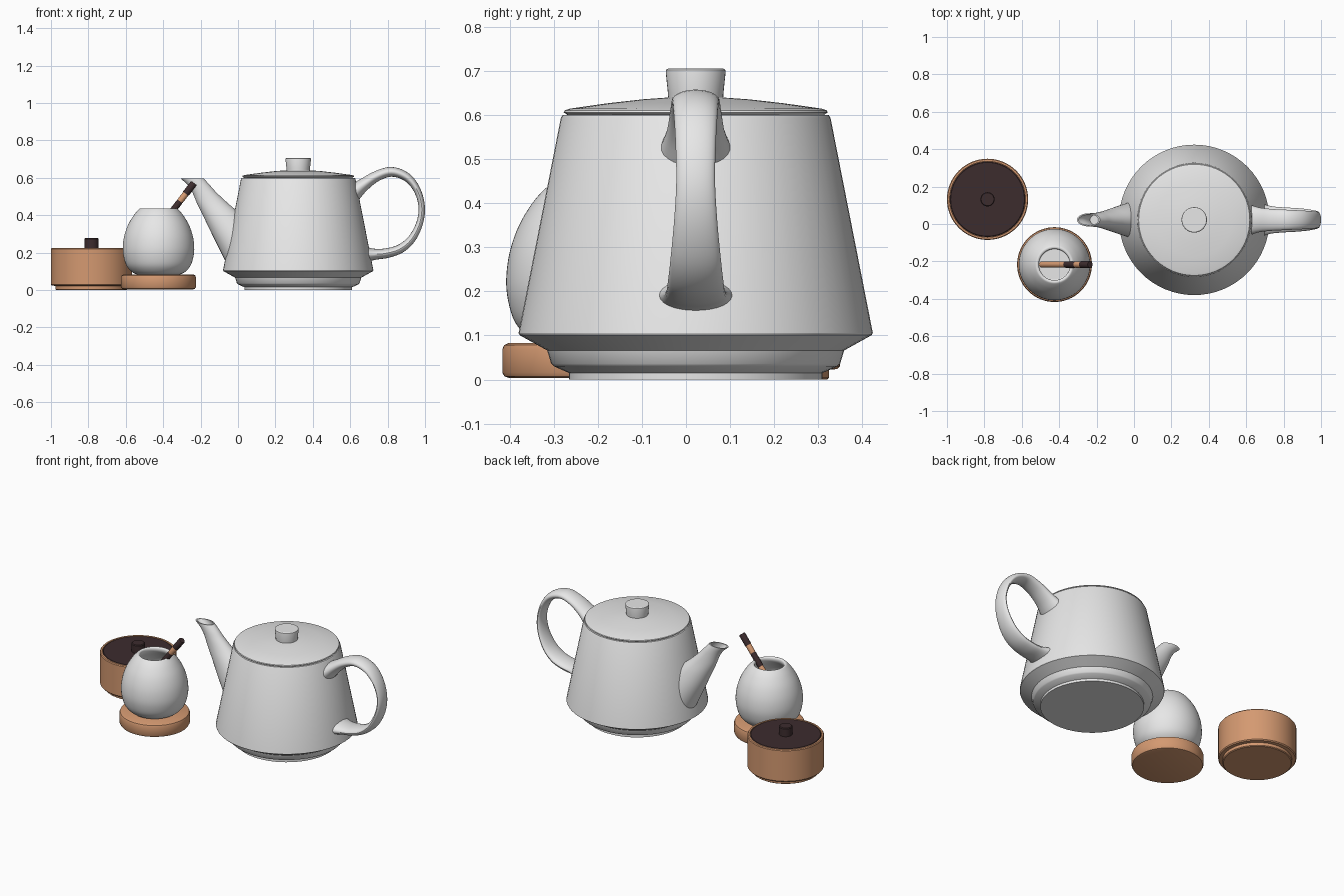
import bpy
import bmesh
import math
from mathutils import Vector

cube = bpy.data.objects.get("Cube")
if cube:
    bpy.data.objects.remove(cube, do_unlink=True)

SEG = 64
parts = []


def material(name, rgb):
    m = bpy.data.materials.new(name)
    m.use_nodes = True
    m.diffuse_color = (*rgb, 1)
    m.node_tree.nodes["Principled BSDF"].inputs["Base Color"].default_value = (*rgb, 1)
    return m


WHITE = material("white ceramic", (0.8, 0.8, 0.8))
WOOD = material("light wood", (0.66, 0.32, 0.165))
DARK = material("dark wood", (0.046, 0.025, 0.027))


def smooth(points, steps=5):
    """Catmull-Rom resampling of a list of tuples."""
    p = [Vector(q) for q in points]
    p = [2 * p[0] - p[1]] + p + [2 * p[-1] - p[-2]]
    out = []
    for a, b, c, d in zip(p, p[1:], p[2:], p[3:]):
        for k in range(steps):
            t = k / steps
            out.append(0.5 * (2 * b + (c - a) * t + (2 * a - 5 * b + 4 * c - d) * t ** 2
                              + (3 * b - a - 3 * c + d) * t ** 3))
    return out + [p[-2]]


def ellipse(centre, u, v, n):
    """Closed ring around centre with half axes u and v."""
    angles = [2 * math.pi * i / n for i in range(n)]
    return [Vector(centre) + Vector(u) * math.cos(a) + Vector(v) * math.sin(a) for a in angles]


def loft(name, rings, mat):
    """Skin a list of equal rings and cap both ends."""
    bm = bmesh.new()
    loops = [[bm.verts.new(co) for co in ring] for ring in rings]
    n = len(loops[0])
    for a, b in zip(loops, loops[1:]):
        for i in range(n):
            j = (i + 1) % n
            bm.faces.new((a[i], a[j], b[j], b[i]))
    bm.faces.new(loops[0][::-1])
    bm.faces.new(loops[-1])
    bmesh.ops.recalc_face_normals(bm, faces=bm.faces[:])
    mesh = bpy.data.meshes.new(name)
    bm.to_mesh(mesh)
    bm.free()
    mesh.materials.append(mat)
    ob = bpy.data.objects.new(name, mesh)
    bpy.context.collection.objects.link(ob)
    parts.append(ob)
    return ob


def lathe(name, centre, profile, mat, n=SEG):
    """Turn a (radius, height) profile about a vertical axis."""
    x, y = centre
    return loft(name, [ellipse((x, y, z), (r, 0, 0), (0, r, 0), n) for r, z in profile], mat)


# Teapot body and lid
POT = (0.322, 0.022)
lathe("teapot_body", POT, [
    (0.288, 0), (0.288, 0.015), (0.322, 0.03), (0.328, 0.036), (0.337, 0.066),
    (0.400, 0.101), (0.402, 0.106), (0.306, 0.594), (0.302, 0.600), (0.286, 0.600),
    (0.286, 0.59)], WHITE)
lathe("teapot_lid", POT, [
    (0.28, 0.590), (0.294, 0.603), (0.300, 0.606), (0.297, 0.611), (0.285, 0.615),
    (0.2, 0.627), (0.12, 0.636), (0.05, 0.641)], WHITE)
lathe("lid_knob", POT, [
    (0.062, 0.63), (0.063, 0.65), (0.068, 0.698), (0.067, 0.703), (0.062, 0.706)], WHITE, 40)

# Handle: x, z, half width, half thickness along its path
path = smooth([
    (0.61, 0.515, 0.085, 0.05), (0.67, 0.562, 0.066, 0.035), (0.74, 0.608, 0.058, 0.028),
    (0.82, 0.632, 0.054, 0.026), (0.90, 0.605, 0.05, 0.023), (0.955, 0.54, 0.046, 0.019),
    (0.982, 0.45, 0.044, 0.017), (0.972, 0.36, 0.049, 0.018), (0.93, 0.275, 0.057, 0.021),
    (0.87, 0.222, 0.063, 0.024), (0.80, 0.198, 0.067, 0.026), (0.73, 0.191, 0.074, 0.03),
    (0.66, 0.19, 0.095, 0.048)])
rings = []
for i, (x, z, w, t) in enumerate(path):
    a, b = path[max(i - 1, 0)], path[min(i + 1, len(path) - 1)]
    normal = Vector((a[1] - b[1], 0, b[0] - a[0])).normalized()
    rings.append(ellipse((x, POT[1], z), normal * t, (0, w, 0), 28))
loft("teapot_handle", rings, WHITE)

# Spout: height, lower edge x, upper edge x, half width; then the hollow inside
outer = smooth([
    (0.12, -0.05, 0.25, 0.125), (0.2, -0.09, 0.20, 0.11), (0.3, -0.14, 0.12, 0.09),
    (0.40, -0.188, 0.02, 0.066), (0.465, -0.22, -0.055, 0.05), (0.52, -0.243, -0.114, 0.041),
    (0.56, -0.268, -0.15, 0.037), (0.595, -0.305, -0.182, 0.035)])
inner = [(z, a + 0.008, b - 0.008, w - 0.006) for z, a, b, w in outer[:-12:-1]]
loft("teapot_spout", [
    ellipse(((a + b) / 2, POT[1], z), ((b - a) / 2, 0, 0), (0, w, 0), 36)
    for z, a, b, w in outer + inner], WHITE)

# Saucer and egg-shaped bowl
BOWL = (-0.425, -0.217)
lathe("saucer", BOWL, [
    (0.186, 0.004), (0.195, 0.007), (0.2, 0.016), (0.2, 0.068), (0.196, 0.078),
    (0.186, 0.083)], WOOD)
lathe("bowl", BOWL, smooth([
    (0.11, 0.082), (0.14, 0.095), (0.171, 0.13), (0.187, 0.18), (0.191, 0.23),
    (0.183, 0.29), (0.162, 0.35), (0.132, 0.40), (0.106, 0.43), (0.094, 0.437),
    (0.084, 0.43), (0.09, 0.405), (0.14, 0.34), (0.16, 0.25), (0.14, 0.16),
    (0.08, 0.115)], 4), WHITE)

# Banded spoon leaning in the bowl
foot, tip = Vector((-0.495, BOWL[1], 0.235)), Vector((-0.235, BOWL[1], 0.572))
axis = (tip - foot).normalized()
side = Vector((axis.z, 0, -axis.x))
bands = [("spoon_stem", 0, 0.50, 0.016, WOOD), ("spoon_collar", 0.50, 0.71, 0.017, DARK),
         ("spoon_band", 0.71, 0.83, 0.017, WOOD), ("spoon_tip", 0.83, 1, 0.019, DARK)]
for name, s, e, r, mat in bands:
    loft(name, [ellipse(foot.lerp(tip, t), side * k, (0, k, 0), 20)
                for t, k in ((s, r), (e - 0.012, r), (e, r * 0.88))], mat)

# Round box with an inset lid
BOX = (-0.783, 0.132)
lathe("box_body", BOX, [
    (0.188, 0), (0.193, 0.004), (0.193, 0.022), (0.212, 0.024), (0.217, 0.03),
    (0.217, 0.22), (0.213, 0.225), (0.203, 0.225), (0.203, 0.215)], WOOD)
lathe("box_lid", BOX, [(0.201, 0.21), (0.201, 0.222), (0.197, 0.225)], DARK)
lathe("box_lid_knob", BOX, [(0.038, 0.22), (0.038, 0.273), (0.034, 0.278)], DARK, 32)

# Smooth shading with crisp edges
bpy.ops.object.select_all(action="DESELECT")
for ob in parts:
    ob.select_set(True)
bpy.context.view_layer.objects.active = parts[0]
bpy.ops.object.shade_smooth_by_angle(angle=math.radians(30))
